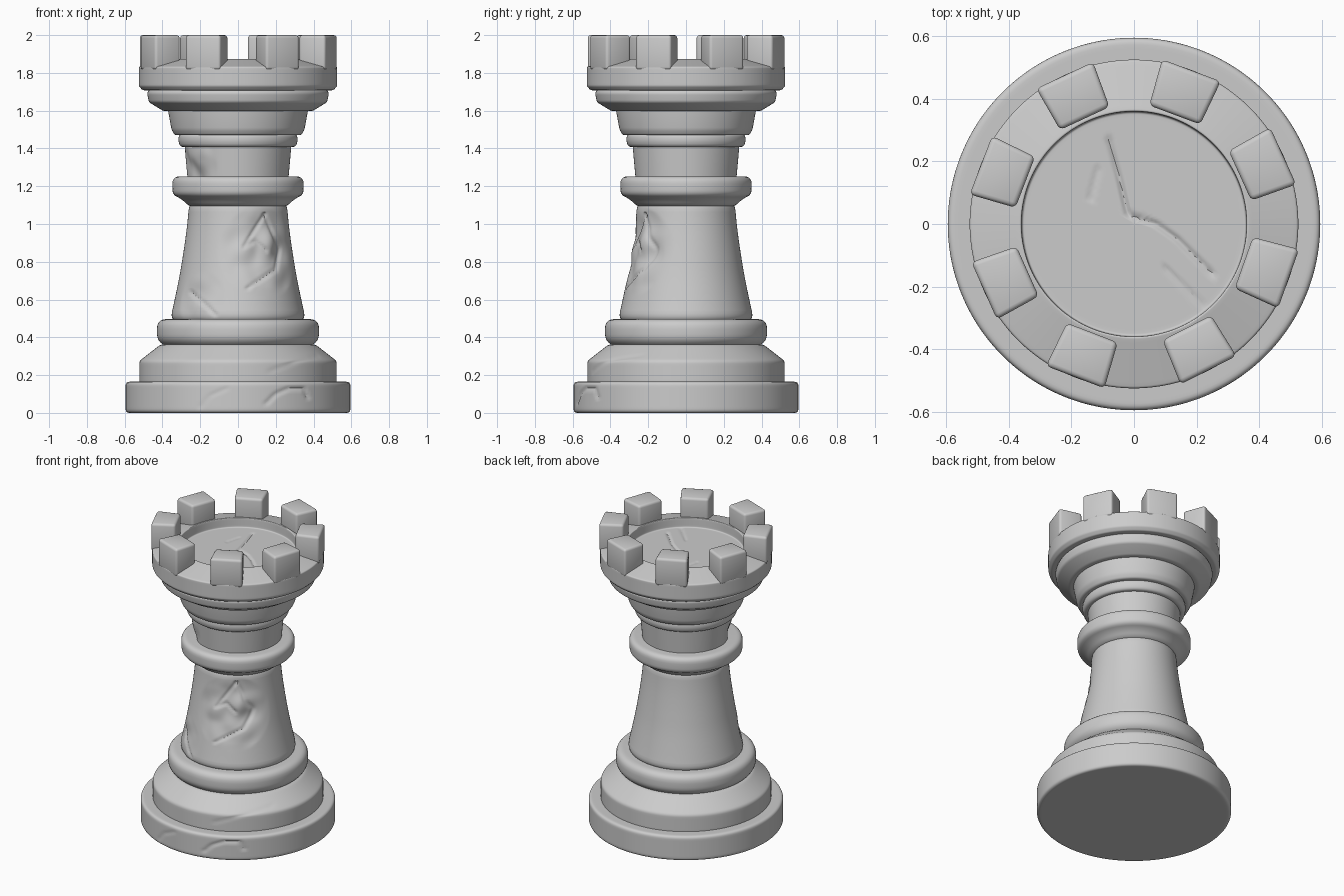
import bpy, bmesh, math
from mathutils import Vector, noise

if "Cube" in bpy.data.objects:
    bpy.data.objects.remove(bpy.data.objects["Cube"])


def fillet(pts, radius, arc=5):
    """Round every inner corner of a profile, keeping its end points."""
    out = [Vector(pts[0])]
    for a, b, c in zip(pts, pts[1:], pts[2:]):
        a, b, c = Vector(a), Vector(b), Vector(c)
        r = min(radius, (a - b).length * 0.48, (c - b).length * 0.48)
        p, q = b + (a - b).normalized() * r, b + (c - b).normalized() * r
        for i in range(arc + 1):
            t = i / arc
            out.append(p * (1 - t) ** 2 + b * 2 * t * (1 - t) + q * t * t)
    return out + [Vector(pts[-1])]


def lathe(name, pts, radius=0.012, step=0.5, segs=128):
    """Spin a rounded (r, z) profile about z; step limits the row spacing."""
    path = fillet(pts, radius)
    fine = [path[0]]
    for a, b in zip(path, path[1:]):
        n = max(1, math.ceil((b - a).length / step))
        fine += [a.lerp(b, i / n) for i in range(1, n + 1)]
    bm = bmesh.new()
    vs = [bm.verts.new((p.x, 0, p.y)) for p in fine]
    es = [bm.edges.new(pair) for pair in zip(vs, vs[1:])]
    bmesh.ops.spin(bm, geom=vs + es, axis=(0, 0, 1), cent=(0, 0, 0),
                   angle=math.tau, steps=segs, use_merge=True)
    bmesh.ops.remove_doubles(bm, verts=bm.verts, dist=0.00005)
    bmesh.ops.recalc_face_normals(bm, faces=bm.faces)
    return finish(name, bm)


def finish(name, bm):
    mesh = bpy.data.meshes.new(name)
    bm.to_mesh(mesh)
    bm.free()
    obj = bpy.data.objects.new(name, mesh)
    bpy.context.collection.objects.link(obj)
    return obj


def carve(obj, depth_at):
    """Push vertices inwards along their normals by depth_at(co)."""
    moves = [v.normal * -depth_at(v.co) for v in obj.data.vertices]
    for v, m in zip(obj.data.vertices, moves):
        v.co += m


def crack(obj, pts, top=False, width=0.014, depth=0.009):
    """Carve a groove along a polyline drawn in the front or top view."""
    line = [Vector(p) for p in pts]

    def depth_at(co):
        if (co.z < 1.79) if top else (co.y > 0):
            return 0
        p = co.xy if top else Vector((co.x, co.z))
        best = 9
        for a, b in zip(line, line[1:]):
            t = max(0, min(1, (p - a).dot(b - a) / (b - a).length_squared))
            best = min(best, (p - a.lerp(b, t)).length)
        return depth * max(0, 1 - best / width)
    carve(obj, depth_at)


def wear(obj, centre, size, depth):
    """Shallow irregular dents around a point."""
    c = Vector(centre)

    def depth_at(co):
        fade = max(0, 1 - ((co - c).length / size) ** 2)
        return depth * fade * (0.4 + noise.noise(co * 9))
    carve(obj, depth_at)


# Base tiers
base = lathe("base_disc", [(0, 0), (0.595, 0), (0.595, 0.165), (0, 0.165)],
             0.022, step=0.012, segs=256)
crack(base, [(0.15, 0.05), (0.2, 0.1), (0.27, 0.13), (0.35, 0.13), (0.37, 0.08)])
crack(base, [(-0.2, 0.03), (-0.15, 0.09), (-0.06, 0.13)], depth=0.004)
tier = lathe("base_step", [(0, 0.15), (0.522, 0.15), (0.522, 0.275),
                           (0.41, 0.362), (0, 0.362)], 0.015, step=0.015, segs=192)
crack(tier, [(0.17, 0.22), (0.3, 0.27), (0.42, 0.3)], depth=0.004)
lathe("lower_ring", [(0, 0.345), (0.375, 0.345), (0.428, 0.385),
                     (0.43, 0.497), (0, 0.497)], 0.055)

# Tapered shaft with worn, chipped front
shaft = lathe("shaft", [(0, 0.48), (0.362, 0.48), (0.335, 0.6), (0.308, 0.73),
                        (0.284, 0.88), (0.268, 1.0), (0.257, 1.13), (0, 1.13)],
              0.06, step=0.012, segs=192)
wear(shaft, (0.13, -0.25, 0.85), 0.24, 0.028)
wear(shaft, (-0.2, -0.26, 0.6), 0.15, 0.015)
crack(shaft, [(0.14, 1.05), (0.03, 0.88), (0.09, 0.91), (0.15, 0.86)])
crack(shaft, [(0.14, 1.05), (0.22, 0.87), (0.2, 0.76), (0.05, 0.66)])
crack(shaft, [(-0.25, 0.64), (-0.17, 0.57), (-0.12, 0.52)])

# Upper ring, neck and small ring
lathe("upper_ring", [(0, 1.09), (0.255, 1.09), (0.3, 1.133), (0.346, 1.155),
                     (0.348, 1.252), (0, 1.252)], 0.04)
neck = lathe("neck", [(0, 1.23), (0.266, 1.23), (0.284, 1.43), (0, 1.43)],
             0.01, step=0.012, segs=192)
wear(neck, (-0.22, -0.15, 1.31), 0.15, 0.03)
lathe("small_ring", [(0, 1.408), (0.305, 1.408), (0.317, 1.44),
                     (0.312, 1.475), (0, 1.475)], 0.022)

# Flared collars under the head
lathe("lower_collar", [(0, 1.47), (0.335, 1.47), (0.352, 1.5),
                       (0.372, 1.61), (0, 1.61)], 0.012)
lathe("upper_collar", [(0, 1.598), (0.395, 1.598), (0.472, 1.645),
                       (0.482, 1.695), (0.465, 1.715), (0, 1.715)], 0.012)

# Head with sloped rim and sunken floor
head = lathe("head", [(0, 1.708), (0.505, 1.708), (0.525, 1.73), (0.525, 1.832),
                      (0.36, 1.875), (0.358, 1.81), (0, 1.81)],
             0.008, step=0.012, segs=192)
crack(head, [(-0.08, 0.27), (-0.045, 0.14), (-0.02, 0.03), (0.07, 0),
             (0.14, -0.05), (0.25, -0.16)], top=True)
crack(head, [(-0.115, 0.175), (-0.14, 0.08)], top=True, depth=0.005)
crack(head, [(0.1, -0.14), (0.22, -0.26)], top=True, depth=0.005)

# Battlement blocks, slightly unevenly spaced
for i, turn in enumerate([24.5, 69.5, 115, 159, 204, 249, 297, 340.5]):
    bm = bmesh.new()
    bmesh.ops.create_cube(bm, size=1)
    for v in bm.verts:
        outer = v.co.x > 0
        half = 0.1 if outer else 0.087
        v.co = (0.524 if outer else 0.372, math.copysign(half, v.co.y),
                2.0 if v.co.z > 0 else 1.815)
    bmesh.ops.bevel(bm, geom=bm.edges[:], offset=0.016, segments=3,
                    profile=0.5, affect='EDGES')
    block = finish(f"battlement_{i + 1}", bm)
    block.rotation_euler.z = math.radians(turn)

# Smooth shading with crisp edges
bpy.ops.object.select_all(action='SELECT')
bpy.context.view_layer.objects.active = head
bpy.ops.object.shade_smooth_by_angle(angle=math.radians(35))
